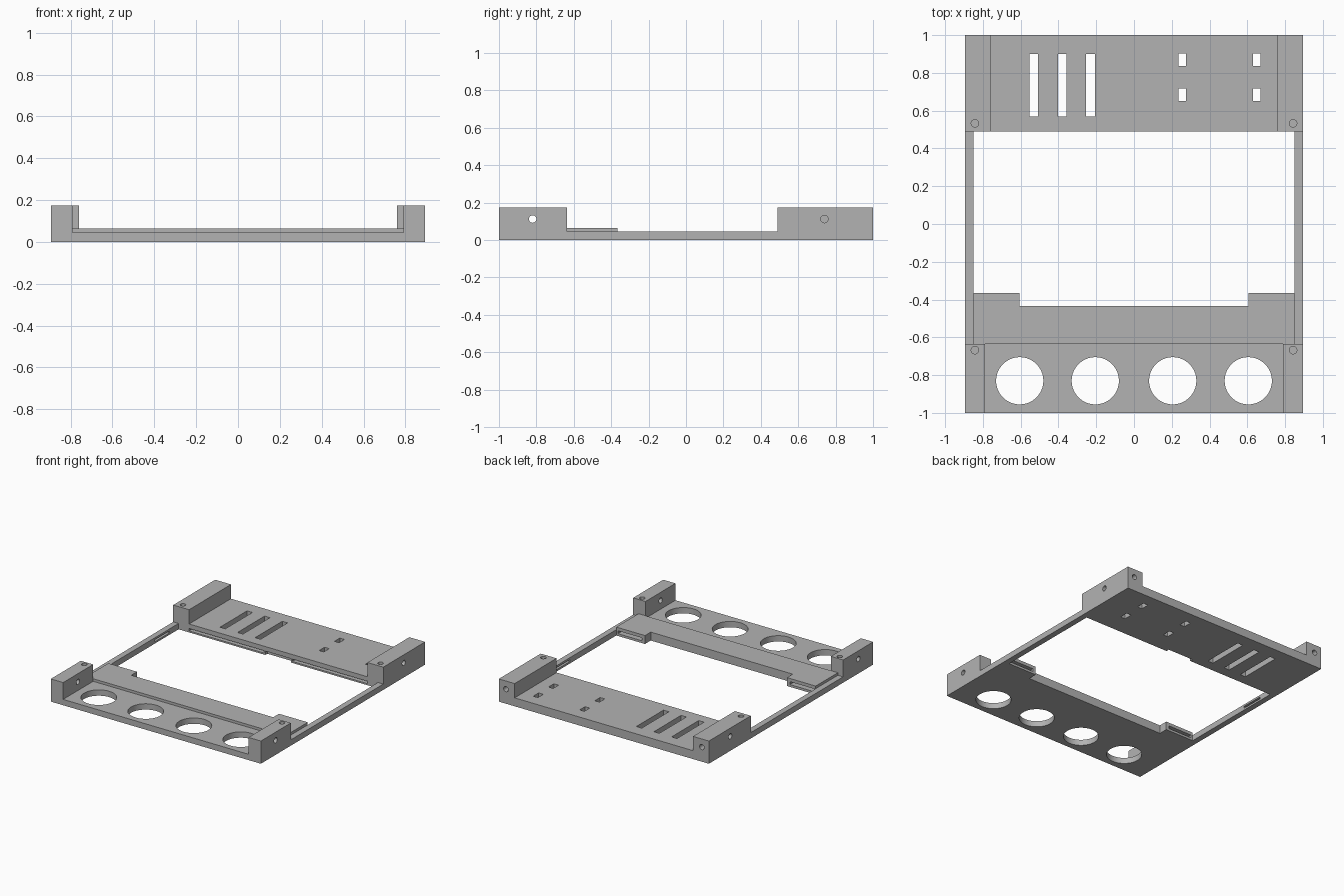
import bpy, bmesh
from math import pi
from mathutils import Matrix, Vector

cube = bpy.data.objects.get("Cube")
if cube:
    bpy.data.objects.remove(cube, do_unlink=True)

grey = bpy.data.materials.new("plain grey")
grey.use_nodes = True
grey.diffuse_color = (0.45, 0.45, 0.45, 1)
grey.node_tree.nodes["Principled BSDF"].inputs["Base Color"].default_value = (0.45, 0.45, 0.45, 1)


def finish(bm, name):
    bmesh.ops.recalc_face_normals(bm, faces=bm.faces)
    mesh = bpy.data.meshes.new(name)
    bm.to_mesh(mesh)
    bm.free()
    mesh.materials.append(grey)
    ob = bpy.data.objects.new(name, mesh)
    bpy.context.collection.objects.link(ob)
    return ob


def add_box(bm, x0, x1, y0, y1, z0, z1):
    size = Matrix.Diagonal((abs(x1 - x0), y1 - y0, z1 - z0, 1))
    centre = Vector((x0 + x1, y0 + y1, z0 + z1)) / 2
    bmesh.ops.create_cube(bm, size=1, matrix=Matrix.Translation(centre) @ size)


def add_rod(bm, centre, radius, length, axis="Z", sides=32):
    turn = {"X": Matrix.Rotation(pi / 2, 4, "Y"),
            "Y": Matrix.Rotation(pi / 2, 4, "X"), "Z": Matrix()}[axis]
    bmesh.ops.create_cone(bm, cap_ends=True, segments=sides, radius1=radius, radius2=radius,
                          depth=length, matrix=Matrix.Translation(centre) @ turn)


def box(name, *dims):
    bm = bmesh.new()
    add_box(bm, *dims)
    return finish(bm, name)


def cut(ob, bm):
    """Subtract the cutter shapes and bake the result."""
    cutter = finish(bm, "cutter")
    cutter.hide_render = True
    mod = ob.modifiers.new("cut", "BOOLEAN")
    mod.operation, mod.solver, mod.object = "DIFFERENCE", "EXACT", cutter
    bpy.context.view_layer.objects.active = ob
    bpy.ops.object.modifier_apply(modifier=mod.name)
    bpy.data.objects.remove(cutter, do_unlink=True)
    bpy.ops.object.select_all(action="DESELECT")
    ob.select_set(True)
    bpy.ops.object.shade_smooth_by_angle()


W, RAIL, H = 0.895, 0.85, 0.175       # half width, rail inner edge, block height
THIN, DECK = 0.045, 0.065             # plate heights
FRONT, REAR = -0.635, 0.49            # inner ends of the corner blocks

# Front plate with four round openings
front_plate = box("front_plate", -0.79, 0.79, -1, FRONT, 0, THIN)
bm = bmesh.new()
for x in (-0.605, -0.205, 0.205, 0.605):
    add_rod(bm, (x, -0.83, 0), 0.125, 0.3, sides=64)
cut(front_plate, bm)

# Raised shelf with a tab at each end, grooved along the tab edges
bm = bmesh.new()
half = [(RAIL, FRONT), (RAIL, -0.365), (0.605, -0.365), (0.605, -0.435)]
outline = half + [(-x, y) for x, y in reversed(half)]
face = bm.faces.new([bm.verts.new((x, y, 0)) for x, y in outline])
up = bmesh.ops.extrude_face_region(bm, geom=[face])["geom"]
bmesh.ops.translate(bm, vec=(0, 0, DECK),
                    verts=[v for v in up if isinstance(v, bmesh.types.BMVert)])
shelf = finish(bm, "raised_shelf")
bm = bmesh.new()
for s in (-1, 1):
    add_box(bm, s * 0.63, s * 0.835, -0.42, -0.3, 0.018, 0.04)
cut(shelf, bm)

# Rear deck with vents, strap holes, edge grooves and a central underside notch
deck = box("rear_deck", -0.76, 0.76, REAR, 1, 0, DECK)
bm = bmesh.new()
for x in (-0.53, -0.38, -0.23):
    add_box(bm, x - 0.023, x + 0.023, 0.57, 0.9, -0.1, 0.2)
for x in (0.255, 0.65):
    for y in (0.685, 0.87):
        add_box(bm, x - 0.02, x + 0.02, y - 0.033, y + 0.033, -0.1, 0.2)
for s in (-1, 1):
    add_box(bm, s * 0.12, s * 0.8, 0.4, 0.53, 0.012, 0.03)
add_box(bm, -0.11, 0.11, 0.4, 0.515, -0.1, 0.03)
cut(deck, bm)

for s, side in ((-1, "right"), (1, "left")):
    # Thin side rail with a short inner groove
    rail = box(side + "_rail", s * RAIL, s * W, FRONT, REAR, 0, THIN)
    bm = bmesh.new()
    add_box(bm, s * 0.8, s * 0.87, 0.2, 0.38, 0.015, 0.03)
    cut(rail, bm)

    # Front block: cross hole right through, blind hole on top
    block = box(side + "_front_block", s * 0.79, s * W, -1, FRONT, 0, H)
    bm = bmesh.new()
    add_rod(bm, (s * 0.84, -0.82, 0.112), 0.02, 0.4, "X")
    add_rod(bm, (s * 0.842, -0.668, H), 0.02, 0.14)
    cut(block, bm)

    # Rear block: blind holes on top, outer side and back
    block = box(side + "_rear_block", s * 0.76, s * W, REAR, 1, 0, H)
    bm = bmesh.new()
    add_rod(bm, (s * 0.842, 0.533, H), 0.02, 0.14)
    add_rod(bm, (s * W, 0.74, 0.112), 0.02, 0.14, "X")
    add_rod(bm, (s * 0.835, 1, 0.112), 0.02, 0.16, "Y")
    cut(block, bm)
